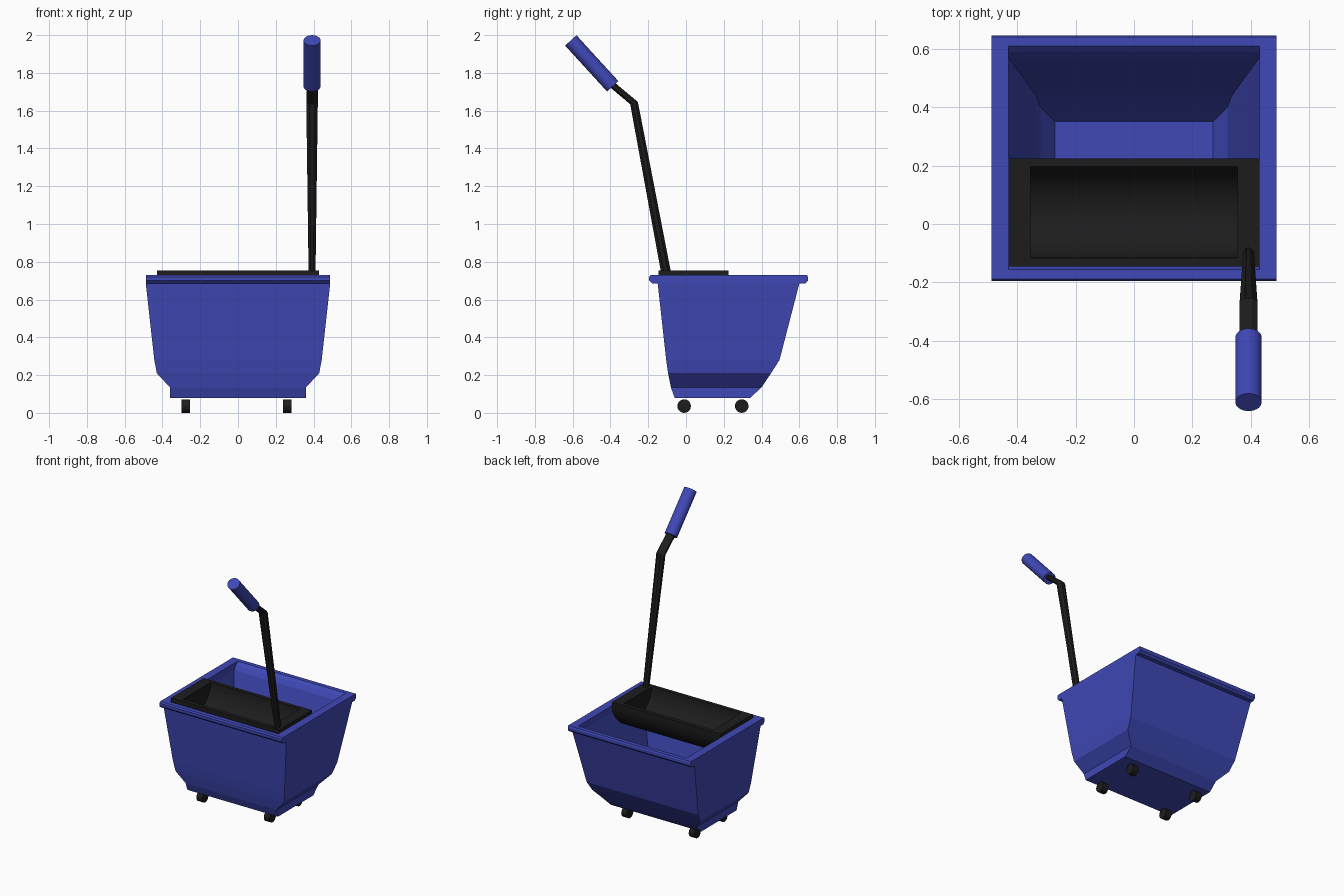
import bpy, bmesh
from math import pi, sin, cos
from mathutils import Vector

if "Cube" in bpy.data.objects:
    bpy.data.objects.remove(bpy.data.objects["Cube"])


def material(name, rgb):
    m = bpy.data.materials.new(name)
    m.diffuse_color = (*rgb, 1)
    m.use_nodes = True
    m.node_tree.nodes["Principled BSDF"].inputs["Base Color"].default_value = m.diffuse_color
    return m


BLUE = material("blue_plastic", (0.05, 0.065, 0.47))
BLACK = material("black_plastic", (0.012, 0.012, 0.012))


def finish(name, bm, mat, smooth=None):
    bmesh.ops.recalc_face_normals(bm, faces=bm.faces)
    me = bpy.data.meshes.new(name)
    bm.to_mesh(me)
    bm.free()
    ob = bpy.data.objects.new(name, me)
    bpy.context.collection.objects.link(ob)
    me.materials.append(mat)
    if smooth:
        bpy.ops.object.select_all(action='DESELECT')
        ob.select_set(True)
        bpy.context.view_layer.objects.active = ob
        bpy.ops.object.shade_smooth_by_angle(angle=smooth)
    return ob


def loft(bm, rings, closed=True, caps=True):
    """Skin a series of equal-length point rings; returns the vertex rings."""
    vs = [[bm.verts.new(p) for p in r] for r in rings]
    n = len(vs[0])
    for a, b in zip(vs, vs[1:]):
        for i in range(n if closed else n - 1):
            j = (i + 1) % n
            bm.faces.new((a[i], a[j], b[j], b[i]))
    if caps:
        bm.faces.new(vs[0])
        bm.faces.new(vs[-1])
    return vs


# Bucket: rectangular sections (half width, front y, back y, z), up outside, down inside
sections = [
    (0.36, -0.06, 0.34, 0.08), (0.36, -0.08, 0.40, 0.135),
    (0.43, -0.095, 0.45, 0.21), (0.443, -0.105, 0.495, 0.28),
    (0.488, -0.15, 0.60, 0.685),
    (0.488, -0.18, 0.63, 0.685), (0.488, -0.195, 0.645, 0.70),
    (0.488, -0.195, 0.645, 0.72), (0.488, -0.188, 0.64, 0.73),
    (0.43, -0.155, 0.61, 0.73), (0.43, -0.145, 0.59, 0.71),
    (0.43, -0.13, 0.57, 0.68), (0.335, -0.06, 0.44, 0.25),
    (0.32, -0.05, 0.40, 0.19), (0.27, -0.02, 0.35, 0.12),
]
bm = bmesh.new()
loft(bm, [[(-w, f, z), (w, f, z), (w, b, z), (-w, b, z)] for w, f, b, z in sections])
finish("bucket", bm, BLUE)

# Wringer: half-round trough with a flat-topped frame
YC, TOP = 0.04, 0.755


def arc(x, r, zc, n=20):
    return [(x, YC - r * cos(pi * i / n), zc - r * sin(pi * i / n)) for i in range(n + 1)]


bm = bmesh.new()
outer = loft(bm, [[(x, YC - 0.185, TOP)] + arc(x, 0.185, 0.73) + [(x, YC + 0.185, TOP)]
                  for x in (-0.43, 0.43)], closed=False)
inner = loft(bm, [arc(x, 0.157, TOP) for x in (-0.355, 0.355)], closed=False)
oc = [outer[0][0], outer[1][0], outer[1][-1], outer[0][-1]]
ic = [inner[0][0], inner[1][0], inner[1][-1], inner[0][-1]]
for i in range(4):
    j = (i + 1) % 4
    bm.faces.new((oc[i], oc[j], ic[j], ic[i]))
finish("wringer", bm, BLACK, 0.5)


# Bars: elliptical sections (y, z, half width, half depth) swept in the yz plane
def bar(name, path, x, sides, mat, smooth):
    pts = [Vector((x, p[0], p[1])) for p in path]
    rings = []
    for i, p in enumerate(pts):
        t = (pts[min(i + 1, len(pts) - 1)] - pts[max(i - 1, 0)]).normalized()
        side = Vector((1, 0, 0))
        up = side.cross(t)
        w, d = path[i][2:]
        rings.append([p + side * w * cos(a) + up * d * sin(a)
                      for a in (2 * pi * (k + 0.5) / sides for k in range(sides))])
    bm = bmesh.new()
    loft(bm, rings)
    return finish(name, bm, mat, smooth)


bar("handle_shaft", [(-0.09, 0.66, 0.02, 0.028), (-0.108, 0.755, 0.02, 0.028),
                     (-0.275, 1.64, 0.033, 0.023), (-0.40, 1.745, 0.033, 0.019)],
    0.392, 8, BLACK, None)
bar("handle_grip", [(-0.388, 1.729, 0.045, 0.041), (-0.61, 1.972, 0.045, 0.041)],
    0.392, 24, BLUE, 0.7)

# Wheels
for side, x in (("left", -0.276), ("right", 0.26)):
    for end, y in (("front", -0.01), ("back", 0.295)):
        bm = bmesh.new()
        loft(bm, [[(x + dx, y + 0.036 * cos(2 * pi * k / 20), 0.036 + 0.036 * sin(2 * pi * k / 20))
                   for k in range(20)] for dx in (-0.023, 0.023)])
        finish(f"wheel_{end}_{side}", bm, BLACK, 0.6)
